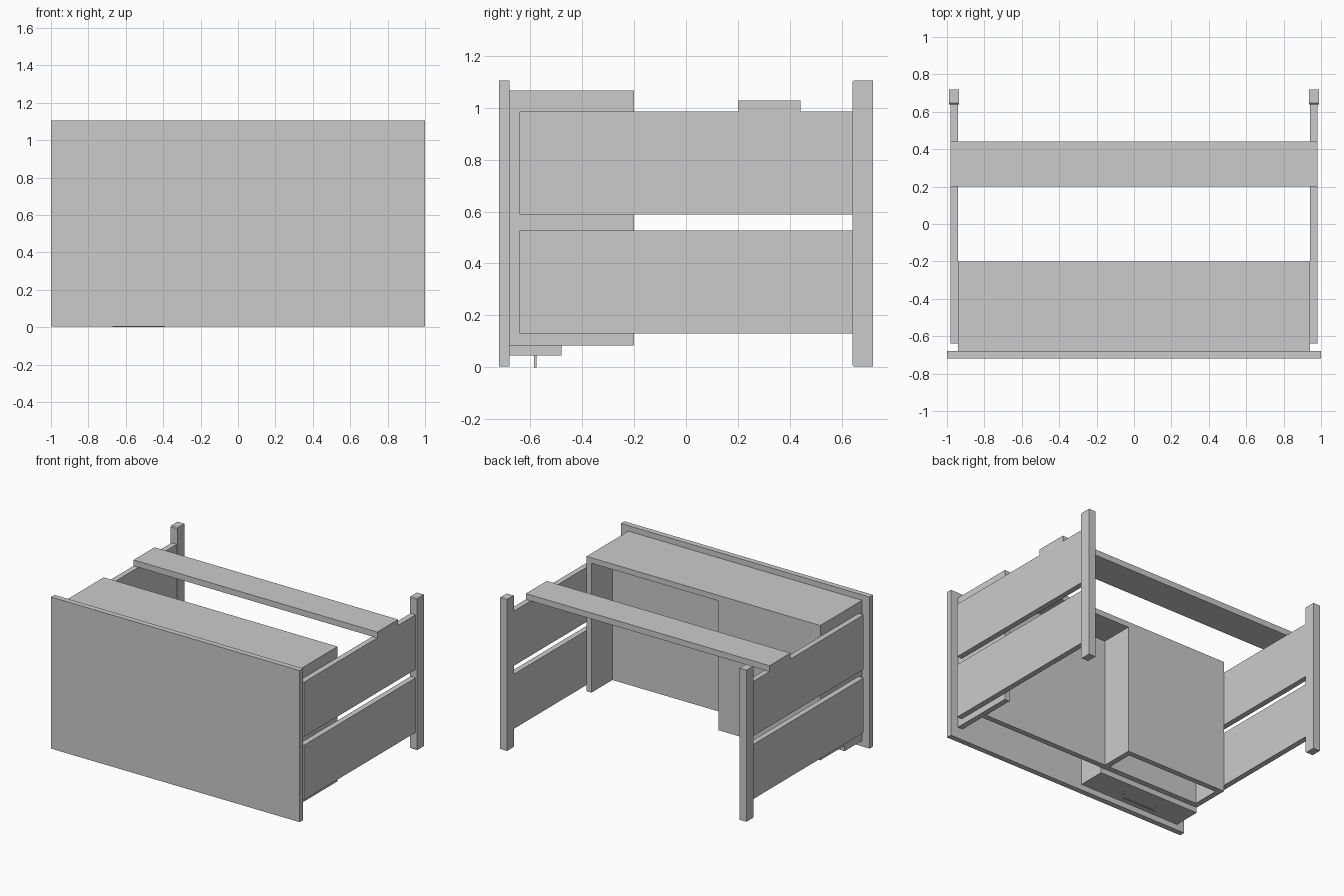
import bpy, bmesh

if "Cube" in bpy.data.objects:
    bpy.data.objects.remove(bpy.data.objects["Cube"])

def box(name, x0, x1, y0, y1, z0, z1):
    bm = bmesh.new()
    bmesh.ops.create_cube(bm, size=1)
    for v in bm.verts:
        v.co = (x1 if v.co.x > 0 else x0,
                y1 if v.co.y > 0 else y0,
                z1 if v.co.z > 0 else z0)
    me = bpy.data.meshes.new(name)
    bm.to_mesh(me)
    bm.free()
    ob = bpy.data.objects.new(name, me)
    bpy.context.collection.objects.link(ob)
    return ob

def chamfer_ends(ob, y, amount):
    # cut the top and bottom edges on the face at the given y
    bm = bmesh.new()
    bm.from_mesh(ob.data)
    edges = [e for e in bm.edges
             if all(abs(v.co.y - y) < 1e-4 for v in e.verts)
             and abs(e.verts[0].co.z - e.verts[1].co.z) < 1e-4]
    bmesh.ops.bevel(bm, geom=edges, offset=amount, segments=1, affect='EDGES')
    bm.to_mesh(ob.data)
    bm.free()

# large front panel
box("front_panel", -1, 1, -0.72, -0.68, 0.003, 1.105)

# posts and side boards on both sides
for s, side in ((-1, "left"), (1, "right")):
    post = box(side + "_post", *sorted((s * 0.935, s * 0.99)), 0.64, 0.72, 0.003, 1.105)
    chamfer_ends(post, 0.64, 0.006)
    for z0, level in ((0.13, "lower"), (0.588, "upper")):
        box(f"{side}_{level}_board", *sorted((s * 0.94, s * 0.98)), -0.64, 0.64, z0, z0 + 0.397)
    # cabinet side wall
    box(side + "_cabinet_wall", *sorted((s * 0.9, s * 0.94)), -0.68, -0.2, 0.085, 1.025)

# cross plank
box("cross_plank", -0.98, 0.98, 0.2, 0.44, 0.985, 1.028)

# cabinet: top, divider, inner panels and closed rear panel
box("cabinet_top", -0.94, 0.94, -0.68, -0.2, 1.025, 1.065)
box("cabinet_divider", -0.16, -0.12, -0.68, -0.2, 0.085, 1.025)
box("wide_inner_panel", -0.12, 0.9, -0.48, -0.44, 0.085, 1.025)
box("narrow_inner_panel", -0.9, -0.16, -0.48, -0.44, 0.085, 1.025)
box("cabinet_rear_panel", -0.9, -0.16, -0.24, -0.2, 0.085, 1.025)

# drawer front and its handle
box("drawer_front", -0.94, -0.12, -0.68, -0.48, 0.045, 0.085)
box("handle_grip", -0.67, -0.39, -0.585, -0.575, 0, 0.008)
for x, side in ((-0.67, "left"), (-0.398, "right")):
    box(f"handle_{side}_leg", x, x + 0.008, -0.585, -0.575, 0.008, 0.045)
